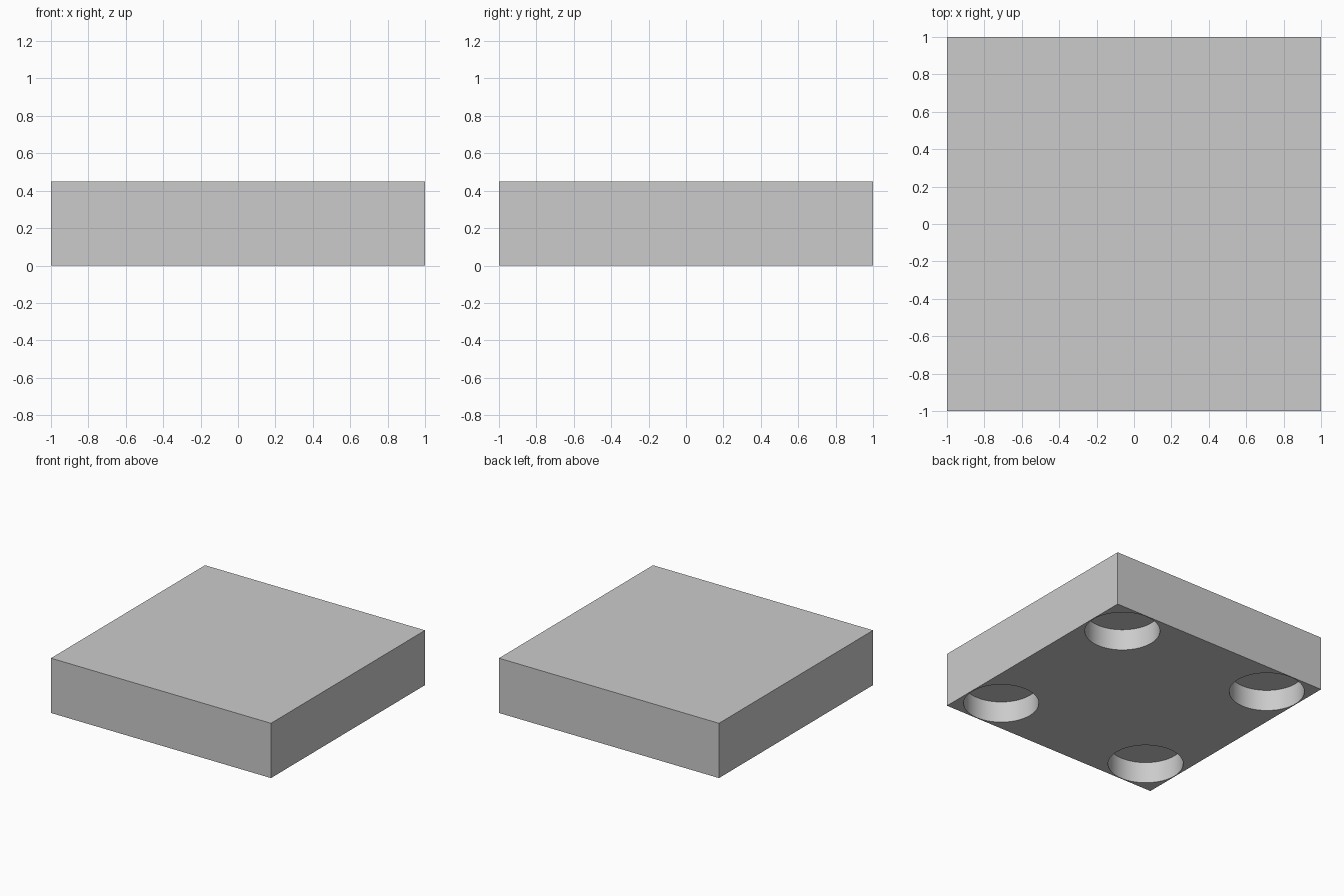
import bpy

cube = bpy.data.objects.get("Cube")
if cube:
    bpy.data.objects.remove(cube, do_unlink=True)

HEIGHT = 0.45
HOLE_OFFSET = 0.71
HOLE_RADIUS = 0.283
HOLE_DEPTH = 0.175

# Single grey material
grey = bpy.data.materials.new("light_grey")
grey.use_nodes = True
colour = (0.6, 0.6, 0.6, 1)
grey.diffuse_color = colour
grey.node_tree.nodes["Principled BSDF"].inputs["Base Color"].default_value = colour

# Square block standing on the ground
bpy.ops.mesh.primitive_cube_add(size=1, location=(0, 0, HEIGHT / 2))
block = bpy.context.object
block.name = "base_block"
block.scale = (2, 2, HEIGHT)
bpy.ops.object.transform_apply(location=True, scale=True)
block.data.materials.append(grey)

# Four round blind holes in the underside, one near each corner
for sx in (-1, 1):
    for sy in (-1, 1):
        bpy.ops.mesh.primitive_cylinder_add(
            vertices=64, radius=HOLE_RADIUS, depth=2 * HOLE_DEPTH,
            location=(sx * HOLE_OFFSET, sy * HOLE_OFFSET, 0))
        cutter = bpy.context.object
        cutter.name = "hole_cutter"
        cutter.hide_render = True
        cutter.data.materials.append(grey)
        cut = block.modifiers.new("hole", "BOOLEAN")
        cut.operation = "DIFFERENCE"
        cut.solver = "EXACT"
        cut.object = cutter
        bpy.context.view_layer.objects.active = block
        bpy.ops.object.modifier_apply(modifier=cut.name)
        bpy.data.objects.remove(cutter, do_unlink=True)

# Smooth hole walls with crisp edges
bpy.ops.object.select_all(action="DESELECT")
block.select_set(True)
bpy.context.view_layer.objects.active = block
bpy.ops.object.shade_smooth_by_angle(angle=0.6)
